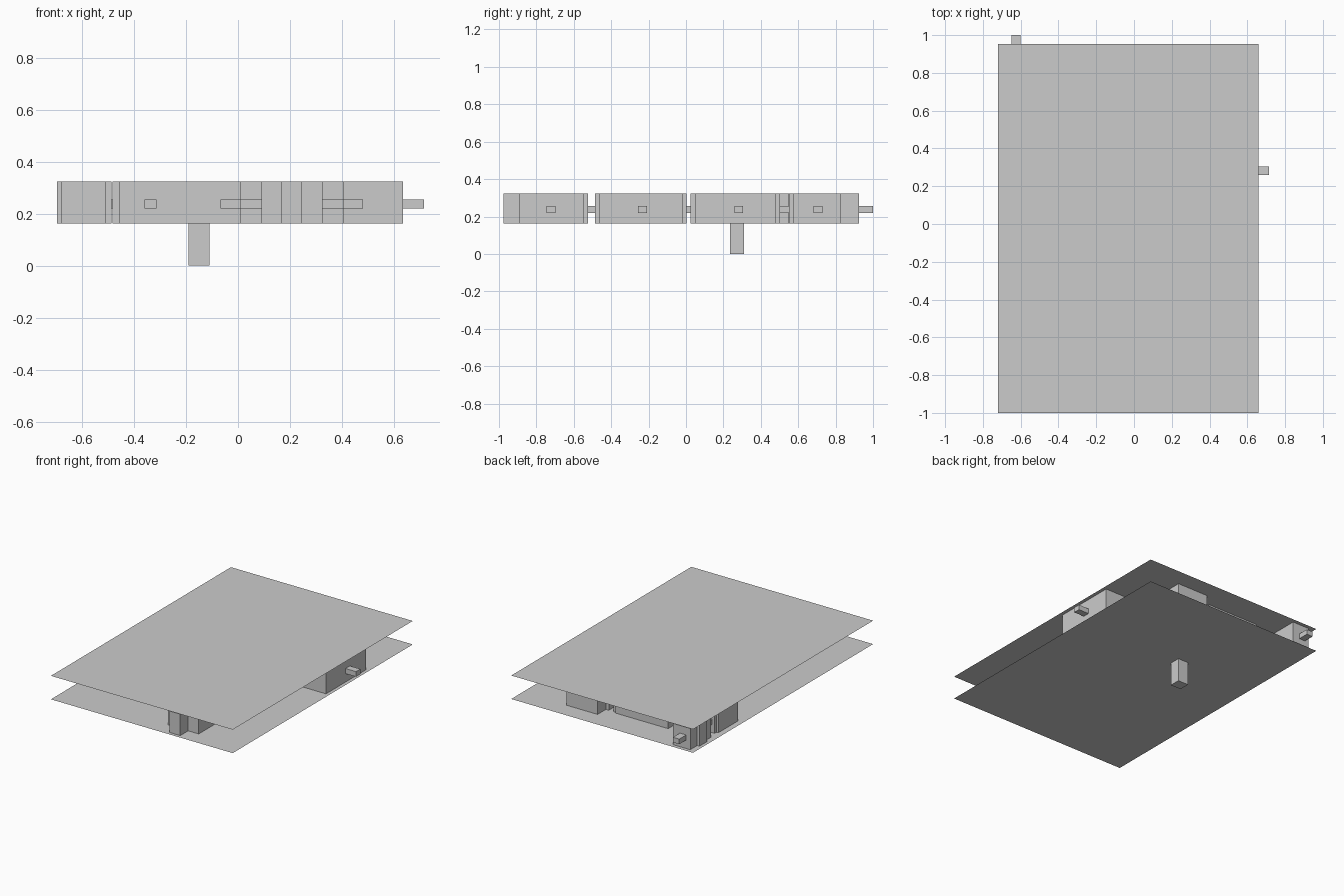
import bpy, bmesh

if "Cube" in bpy.data.objects:
    bpy.data.objects.remove(bpy.data.objects["Cube"])

TOP, FLOOR = 0.323, 0.162     # levels of the two slabs
DUCT_Z = (0.22, 0.255)        # height of the small passages
HALF = 0.0235                 # half width of a passage
FRAME = 0.04                  # half width of a door frame


def make(name, bm):
    mesh = bpy.data.meshes.new(name)
    bm.to_mesh(mesh)
    bm.free()
    obj = bpy.data.objects.new(name, mesh)
    bpy.context.collection.objects.link(obj)
    return obj


def plate(name, x0, x1, y0, y1, z):
    bm = bmesh.new()
    bm.faces.new([bm.verts.new(p) for p in
                  ((x0, y0, z), (x1, y0, z), (x1, y1, z), (x0, y1, z))])
    return make(name, bm)


def box(name, x0, x1, y0, y1, z0, z1, caps=True):
    bm = bmesh.new()
    ring = ((x0, y0), (x1, y0), (x1, y1), (x0, y1))
    lo = [bm.verts.new((x, y, z0)) for x, y in ring]
    hi = [bm.verts.new((x, y, z1)) for x, y in ring]
    for i in range(4):
        j = (i + 1) % 4
        bm.faces.new((lo[i], lo[j], hi[j], hi[i]))
    if caps:
        bm.faces.new(lo[::-1])
        bm.faces.new(hi)
    return make(name, bm)


def room(name, x0, x1, y0, y1):
    return box(name, x0, x1, y0, y1, FLOOR, TOP, caps=False)


def passage(name, axis, at, a, b, frames=True):
    """Small duct from a to b along an axis, with full-height door frames."""
    def place(n, lo, hi, half, z0, z1, caps):
        if axis == 'x':
            box(n, lo, hi, at - half, at + half, z0, z1, caps)
        else:
            box(n, at - half, at + half, lo, hi, z0, z1, caps)
    place(name, a, b, HALF, *DUCT_Z, True)
    if frames:
        place(name + "_frame_start", a, a + 0.022, FRAME, FLOOR, TOP, False)
        place(name + "_frame_end", b - 0.022, b, FRAME, FLOOR, TOP, False)


# Ceiling and floor slabs, support post
plate("ceiling_slab", -0.72, 0.66, -1.0, 0.952, TOP)
plate("floor_slab", -0.72, 0.66, -1.0, 0.952, FLOOR)
box("support_post", -0.19, -0.11, 0.235, 0.31, 0, FLOOR)

# Rooms between the slabs
room("main_hall", -0.458, 0.325, 0.047, 0.481)
room("east_room", 0.405, 0.635, 0.047, 0.481)
room("south_hall", 0.01, 0.405, -0.465, -0.02)
room("entrance_room", 0.09, 0.325, -0.89, -0.545)
room("entrance_neck", 0.165, 0.245, -0.976, -0.89)
room("north_hall", -0.39, 0.01, 0.573, 0.75)
room("north_east_room", 0.09, 0.325, 0.573, 0.83)
room("west_room", -0.68, -0.508, 0.41, 0.62)
room("corner_room", -0.68, -0.55, 0.70, 0.925)

# Passages joining rooms
passage("entrance_passage", 'y', 0.205, -0.545, -0.465)
passage("south_passage", 'y', 0.205, -0.02, 0.047)
passage("east_passage", 'x', 0.275, 0.325, 0.405)
passage("north_passage", 'y', -0.15, 0.481, 0.573)
passage("north_east_passage", 'y', 0.205, 0.481, 0.573)
passage("upper_passage", 'x', 0.70, 0.01, 0.09)
passage("west_passage", 'x', 0.585, -0.508, -0.39)
passage("corner_passage", 'y', -0.625, 0.62, 0.70)

# Dead-end stubs on the outer walls
for name, axis, at, a, b in (
        ("south_hall_west_stub", 'x', -0.232, -0.067, 0.01),
        ("south_hall_east_stub", 'x', -0.232, 0.405, 0.48),
        ("entrance_west_stub", 'x', -0.722, 0.01, 0.09),
        ("entrance_east_stub", 'x', -0.722, 0.325, 0.405),
        ("east_room_stub", 'x', 0.282, 0.635, 0.715),
        ("north_east_stub", 'x', 0.705, 0.325, 0.405),
        ("corner_north_stub", 'y', -0.625, 0.925, 1.0),
        ("main_hall_front_stub", 'y', -0.337, -0.03, 0.047)):
    passage(name, axis, at, a, b, frames=False)

# Door frames on the blind walls
room("main_hall_west_frame", -0.483, -0.458, 0.235, 0.315)
room("corner_room_west_frame", -0.697, -0.68, 0.77, 0.85)
